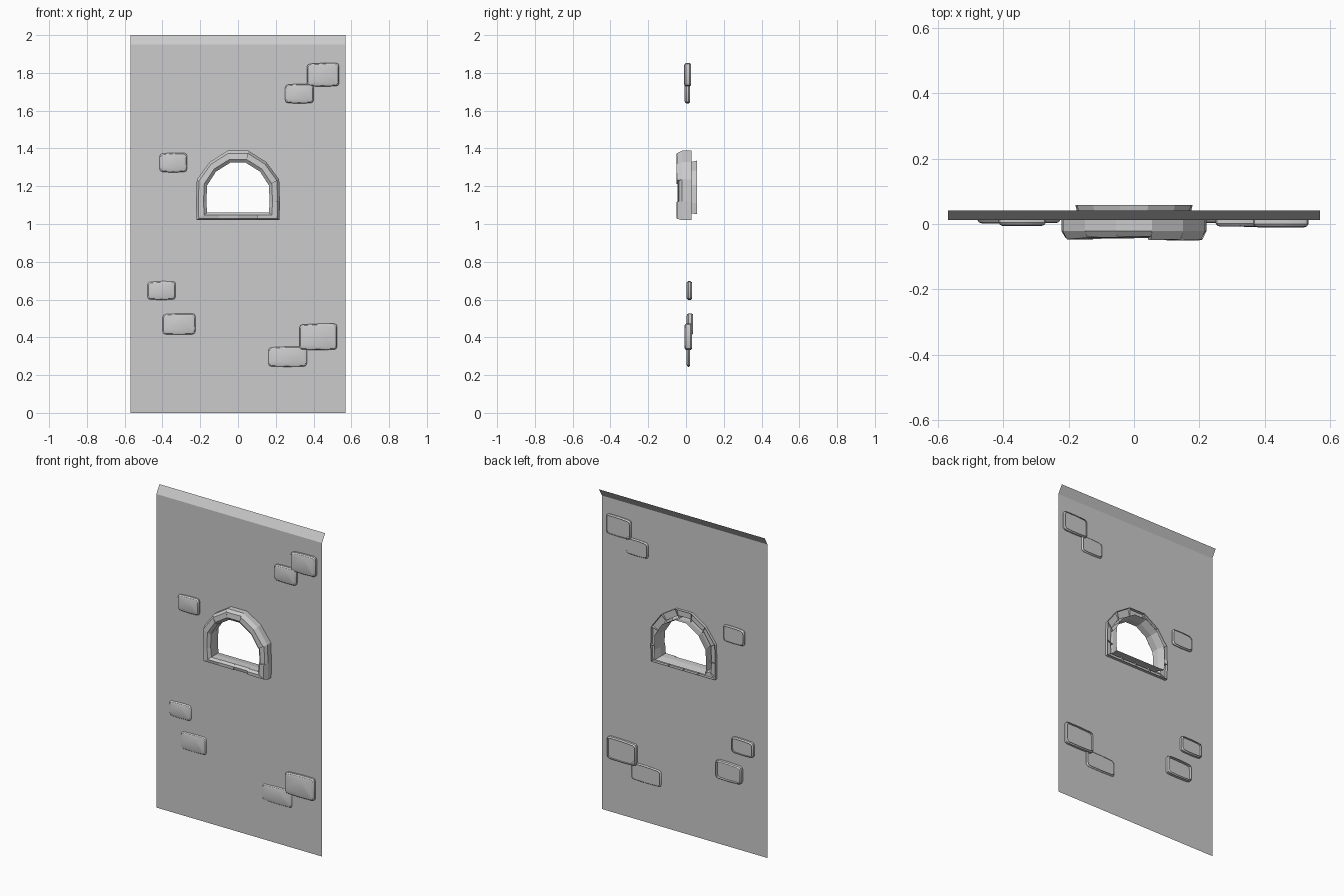
import bpy
import bmesh
import random
from mathutils import Vector

random.seed(4)
if "Cube" in bpy.data.objects:
    bpy.data.objects.remove(bpy.data.objects["Cube"], do_unlink=True)

WALL_Y = 0.012
GREY = (0.6, 0.6, 0.6, 1.0)


def make_material(name, colour):
    material = bpy.data.materials.new(name)
    material.use_nodes = True
    material.diffuse_color = colour
    shader = material.node_tree.nodes["Principled BSDF"]
    shader.inputs["Base Color"].default_value = colour
    shader.inputs["Roughness"].default_value = 0.9
    return material


stone_grey = make_material("stone grey", GREY)


def finish(bm, name):
    mesh = bpy.data.meshes.new(name)
    bm.to_mesh(mesh)
    bm.free()
    mesh.materials.append(stone_grey)
    part = bpy.data.objects.new(name, mesh)
    bpy.context.collection.objects.link(part)
    return part


def add_loop(bm, points, y):
    return [bm.verts.new((x, y, z)) for x, z in points]


def join_loops(bm, first, second, closed=True):
    count = len(first)
    for i in range(count if closed else count - 1):
        j = (i + 1) % count
        bm.faces.new((first[i], first[j], second[j], second[i]))


# Window outline: paired outer and inner corners of the right half, mirrored
half = [
    ((0.055, 1.388), (0.04, 1.325)),
    ((0.15, 1.328), (0.117, 1.277)),
    ((0.218, 1.236), (0.163, 1.205)),
    ((0.222, 1.12), (0.168, 1.115)),
    ((0.22, 1.02), (0.163, 1.06)),
]
sill = [((x, 1.02), (x, 1.06)) for x in (0.1, 0, -0.1)]
mirrored = [((-a[0], a[1]), (-b[0], b[1])) for a, b in reversed(half)]
stations = half + sill + mirrored


# Wall sheet with the window hole and a top strip leaning back
def build_wall():
    bm = bmesh.new()
    w, bend = 0.57, 1.95
    border = add_loop(bm, [(-w, 0), (w, 0), (w, bend), (-w, bend)], WALL_Y)
    hole = add_loop(bm, [Vector(a).lerp(Vector(b), 0.7) for a, b in stations], WALL_Y)
    edges = []
    for loop in (border, hole):
        edges += [bm.edges.new((v, loop[i - 1])) for i, v in enumerate(loop)]
    bmesh.ops.triangle_fill(bm, use_beauty=True, edges=edges, normal=(0, -1, 0))
    for face in bm.faces:
        face.normal_update()
        if face.normal.y > 0:
            face.normal_flip()
    top = [bm.verts.new((x, 0.042, 2)) for x in (w, -w)]
    bm.faces.new((border[3], border[2], top[0], top[1]))
    finish(bm, "wall")


# One frame stone: an open-backed channel swept between two stations
def build_stone(name, start, end):
    bm = bmesh.new()
    depth = random.uniform(-0.052, -0.042)
    centre = Vector((0, 1.18))
    rows = []
    for outer, inner in (start, end):
        outer, inner = Vector(outer), Vector(inner)
        flared = inner + (inner - centre) * 0.07
        section = [
            (outer, 0.03),
            (outer, -0.022),
            (outer.lerp(inner, 0.22), depth + random.uniform(0, 0.006)),
            (outer.lerp(inner, 0.72), depth),
            (inner, depth + 0.015),
            (inner, WALL_Y),
            (flared, 0.058),
        ]
        rows.append([bm.verts.new((p.x, y, p.y)) for p, y in section])
    join_loops(bm, rows[0], rows[1], closed=False)
    # Close the joints in front of the wall
    bm.faces.new(rows[0][:6])
    bm.faces.new(list(reversed(rows[1][:6])))
    bmesh.ops.recalc_face_normals(bm, faces=bm.faces)
    finish(bm, name)


# One raised brick: rounded outline, chamfered front, open back
def build_brick(name, left, right, low, high, front, back):
    bm = bmesh.new()
    cx, cz = (left + right) / 2, (low + high) / 2
    hx, hz = (right - left) / 2, (high - low) / 2
    r = 0.016

    def outline(inset):
        x, z, c = hx - inset, hz - inset, r
        corner = [(x, z - c), (x - c * 0.3, z - c * 0.3), (x - c, z)]
        flip = [(-a, b) for a, b in reversed(corner)]
        upper = corner + [(0, z + 0.002)] + flip
        lower = [(-a, -b) for a, b in upper]
        return [(cx + a, cz + b + 0.03 * a) if b > 0 else (cx + a, cz + b)
                for a, b in upper + lower]

    layers = [(0.006, back), (0, back - 0.008), (0, front + 0.01),
              (0.005, front + 0.003), (0.013, front)]
    loops = [add_loop(bm, outline(inset), y) for inset, y in layers]
    for first, second in zip(loops, loops[1:]):
        join_loops(bm, first, second)
    bm.faces.new(loops[-1])
    bmesh.ops.recalc_face_normals(bm, faces=bm.faces)
    part = finish(bm, name)
    bpy.context.view_layer.objects.active = part
    part.select_set(True)
    bpy.ops.object.shade_smooth_by_angle(angle=0.5)
    part.select_set(False)


build_wall()
for i, station in enumerate(stations):
    build_stone("window_stone_" + str(i + 1), station, stations[(i + 1) % len(stations)])

bricks = {
    "upper_left_brick": (0.365, 0.535, 1.73, 1.85, -0.01, 0.027),
    "upper_left_small_brick": (0.25, 0.4, 1.64, 1.74, -0.008, 0.022),
    "middle_right_brick": (-0.415, -0.27, 1.275, 1.375, -0.006, 0.025),
    "lower_right_small_brick": (-0.48, -0.33, 0.6, 0.695, 0.002, 0.032),
    "lower_right_brick": (-0.4, -0.225, 0.415, 0.525, 0.003, 0.038),
    "lower_left_brick": (0.325, 0.525, 0.335, 0.47, -0.009, 0.033),
    "lower_left_long_brick": (0.16, 0.365, 0.245, 0.35, 0.003, 0.022),
}
for name, size in bricks.items():
    build_brick(name, *size)
